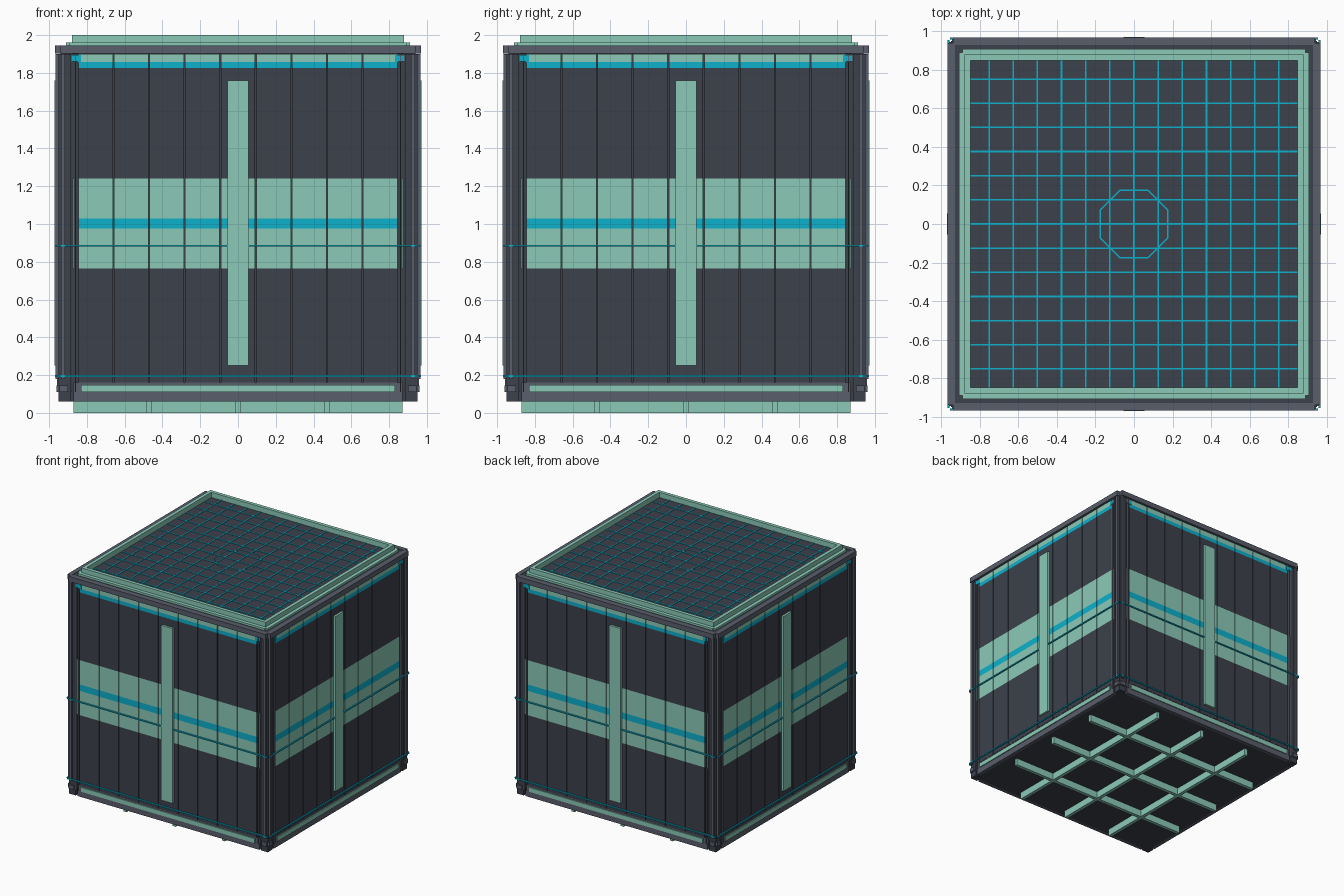
import bpy, bmesh, math
from mathutils import Matrix, Vector

cube = bpy.data.objects.get("Cube")
if cube:
    bpy.data.objects.remove(cube, do_unlink=True)


def material(name, r, g, b):
    m = bpy.data.materials.new(name)
    m.use_nodes = True
    m.diffuse_color = (r, g, b, 1)
    m.node_tree.nodes["Principled BSDF"].inputs["Base Color"].default_value = (r, g, b, 1)
    return m


DARK = material("dark slate", 0.045, 0.052, 0.07)
GREY = material("steel grey", 0.1, 0.112, 0.145)
MINT = material("mint green", 0.258, 0.59, 0.475)
CYAN = material("bright cyan", 0.004, 0.44, 0.6)


def add_box(bm, x0, x1, y0, y1, z0, z1, turn):
    size = Matrix.Diagonal((x1 - x0, y1 - y0, z1 - z0, 1))
    move = Matrix.Translation(((x0 + x1) / 2, (y0 + y1) / 2, (z0 + z1) / 2))
    bmesh.ops.create_cube(bm, size=1, matrix=turn @ move @ size)


def finish(name, bm, mat):
    mesh = bpy.data.meshes.new(name)
    bm.to_mesh(mesh)
    bm.free()
    mesh.materials.append(mat)
    ob = bpy.data.objects.new(name, mesh)
    bpy.context.collection.objects.link(ob)
    return ob


def part(name, mat, boxes, sides=4):
    """Boxes laid out for the front, repeated around the vertical axis."""
    bm = bmesh.new()
    for i in range(sides):
        turn = Matrix.Rotation(i * math.pi / 2, 4, "Z")
        for b in boxes:
            add_box(bm, *b, turn)
    return finish(name, bm, mat)


def both(x0, x1, *rest):
    """The same box on the left and the right of a side."""
    return [(x0, x1, *rest), (-x1, -x0, *rest)]


# Core of the container
part("core", DARK, [(-0.92, 0.92, -0.92, 0.92, 0.06, 1.94)], 1)
part("roof_plate", DARK, [(-0.94, 0.94, -0.94, 0.94, 1.9, 1.943)], 1)
part("roof_floor", DARK, [(-0.86, 0.86, -0.86, 0.86, 1.94, 1.955)], 1)

# Wall panels, stacked in coloured bands with narrow gaps
PITCH, FACE = 0.1885, -0.952
columns = [(i - 4) * PITCH for i in range(9)]


def bands(*levels):
    half = PITCH / 2 - 0.003
    return [(x - half, x + half, FACE, -0.91, a, b) for x in columns for a, b in levels]


part("wall_panels", DARK, bands((0.16, 0.765), (1.24, 1.825)))
part("wall_mint_bands", MINT, bands((0.765, 0.975), (1.03, 1.24)))
part("wall_cyan_bands", CYAN, bands((0.975, 1.03), (1.825, 1.857)))
part("wall_top_trim", MINT, bands((1.857, 1.9)))
part("band_end_slivers", MINT, both(0.867, 0.875, FACE, -0.91, 0.765, 1.24))
part("top_trim_ends", CYAN, both(0.83, 0.85, FACE - 0.004, -0.91, 1.855, 1.895)
     + both(0.85, 0.88, FACE - 0.004, -0.91, 1.86, 1.895))

# Corner posts with raised ribs
part("corner_posts", DARK, [(0.885, 0.95, -0.95, -0.885, 0.06, 1.9)])
part("corner_ribs", GREY, both(0.915, 0.938, -0.965, -0.91, 0.18, 1.9)
     + both(0.857, 0.864, -0.958, -0.91, 0.11, 1.9)
     + both(0.878, 0.887, -0.958, -0.91, 0.11, 1.9))
part("corner_feet", GREY, both(0.9, 0.945, -0.962, -0.91, 0.11, 0.145))

# Vertical bar in the middle of each wall
part("wall_centre_bars", MINT, [(-0.055, 0.055, -0.971, -0.94, 0.25, 1.76)])

# Thin wires around the walls
part("wall_wires", CYAN, [(-0.955, 0.955, -0.968, -0.958, z - 0.005, z + 0.005)
                          for z in (0.195, 0.885)])

# Bottom rail with a mint inlay
part("bottom_rails", GREY, [(-0.87, 0.87, -0.95, -0.91, 0.06, 0.16)])
part("bottom_inlays", MINT, [(-0.83, 0.83, -0.958, -0.94, 0.11, 0.148)])

# Roof rim and stepped mint frame
part("roof_rim", GREY, [(-0.94, 0.94, -0.97, -0.93, 1.902, 1.946)])
part("roof_frame_flange", MINT, [(-0.892, 0.892, -0.91, -0.87, 1.94, 1.96)])
part("roof_frame", MINT, [(-0.88, 0.88, -0.88, -0.85, 1.95, 2.0)])

# Roof grid lines
part("roof_grid", CYAN, [(k * 0.1255 - 0.004, k * 0.1255 + 0.004, -0.85, 0.85, 1.95, 1.959)
                         for k in range(-6, 7)], 2)

# Octagonal ring on the roof
bm = bmesh.new()
rings = []
for radius in (0.186, 0.194):
    rings.append([bm.verts.new(Vector((radius * math.cos(a), radius * math.sin(a), 1.961)))
                  for a in [(i + 0.5) * math.pi / 4 for i in range(8)]])
inner, outer = rings
for i in range(8):
    j = (i + 1) % 8
    bm.faces.new((inner[i], outer[i], outer[j], inner[j]))
finish("roof_ring", bm, CYAN)

# Crossed ribs under the floor
part("floor_ribs", MINT, [(x - 0.015, x + 0.015, -0.87, 0.87, 0, 0.065)
                          for x in (-0.47, 0, 0.47)], 2)
